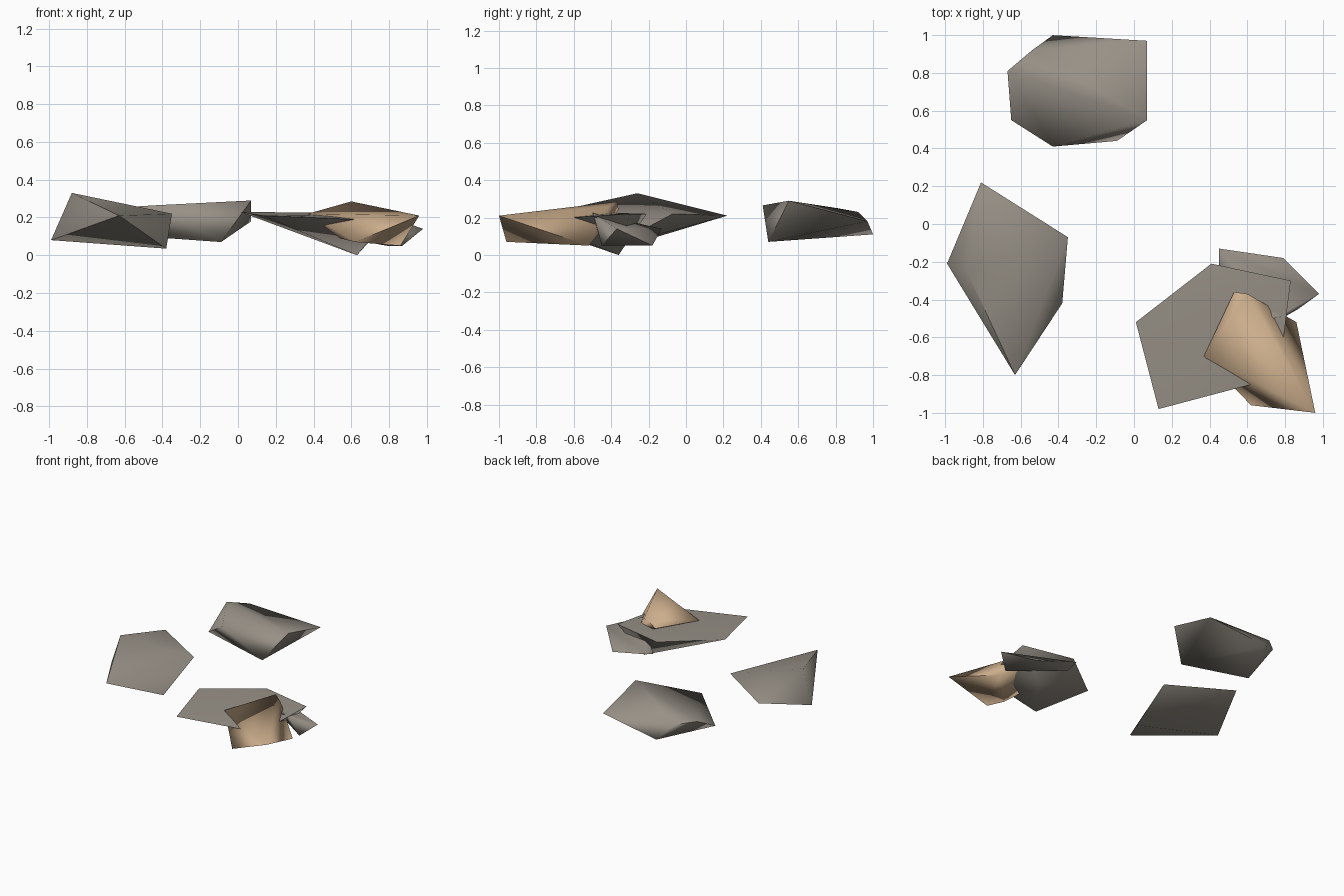
import bpy, bmesh
from math import radians

cube = bpy.data.objects.get("Cube")
if cube:
    bpy.data.objects.remove(cube, do_unlink=True)


def material(name, colour):
    mat = bpy.data.materials.new(name)
    mat.use_nodes = True
    mat.diffuse_color = colour
    bsdf = next(n for n in mat.node_tree.nodes if n.type == 'BSDF_PRINCIPLED')
    bsdf.inputs["Base Color"].default_value = colour
    bsdf.inputs["Roughness"].default_value = 0.9
    return mat


def rock(name, corners, mat):
    """Angular stone: the convex hull of a few corners, softly shaded."""
    bm = bmesh.new()
    for c in corners:
        bm.verts.new(c)
    hull = bmesh.ops.convex_hull(bm, input=bm.verts)
    loose = {v for v in hull["geom_interior"] + hull["geom_unused"]
             if isinstance(v, bmesh.types.BMVert)}
    bmesh.ops.delete(bm, geom=list(loose), context='VERTS')
    bmesh.ops.recalc_face_normals(bm, faces=bm.faces)
    mesh = bpy.data.meshes.new(name)
    bm.to_mesh(mesh)
    bm.free()
    mesh.materials.append(mat)
    obj = bpy.data.objects.new(name, mesh)
    bpy.context.collection.objects.link(obj)
    bpy.ops.object.select_all(action='DESELECT')
    obj.select_set(True)
    bpy.context.view_layer.objects.active = obj
    bpy.ops.object.shade_smooth_by_angle(angle=radians(75))
    return obj


grey = material("grey stone", (0.31, 0.28, 0.24, 1))
tan = material("tan stone", (0.60, 0.42, 0.26, 1))

# Lone rock at the back
rock("back_rock", [
    (0.07, 0.55, 0.29), (0.07, 0.97, 0.18), (-0.43, 1.0, 0.11),
    (-0.09, 0.44, 0.07), (-0.43, 0.41, 0.265), (-0.65, 0.55, 0.11),
    (-0.67, 0.81, 0.25), (-0.54, 0.92, 0.23)], grey)

# Lone kite-shaped rock at the side
rock("side_rock", [
    (-0.81, 0.22, 0.21), (-0.99, -0.21, 0.08), (-0.63, -0.80, 0.21),
    (-0.35, -0.07, 0.22), (-0.38, -0.42, 0.035), (-0.88, -0.26, 0.33)], grey)

# Flat-topped slab of the cluster, tapering to a point below
rock("slab_rock", [
    (0.01, -0.52, 0.23), (0.41, -0.21, 0.22), (0.83, -0.30, 0.22),
    (0.79, -0.62, 0.20), (0.62, -0.85, 0.19), (0.13, -0.98, 0.21),
    (0.63, -0.36, 0.0)], grey)

# Small rock wedged behind the slab
rock("small_rock", [
    (0.98, -0.37, 0.14), (0.45, -0.13, 0.14), (0.79, -0.18, 0.05),
    (0.80, -0.49, 0.20), (0.74, -0.50, 0.225), (0.45, -0.22, 0.11),
    (0.87, -0.45, 0.05)], grey)

# Tan rock pushing up through the slab
rock("tan_rock", [
    (0.53, -0.36, 0.24), (0.60, -0.37, 0.285), (0.67, -0.41, 0.26),
    (0.37, -0.70, 0.22), (0.96, -1.0, 0.21), (0.62, -0.96, 0.07),
    (0.86, -0.52, 0.05), (0.54, -0.86, 0.09)], tan)
